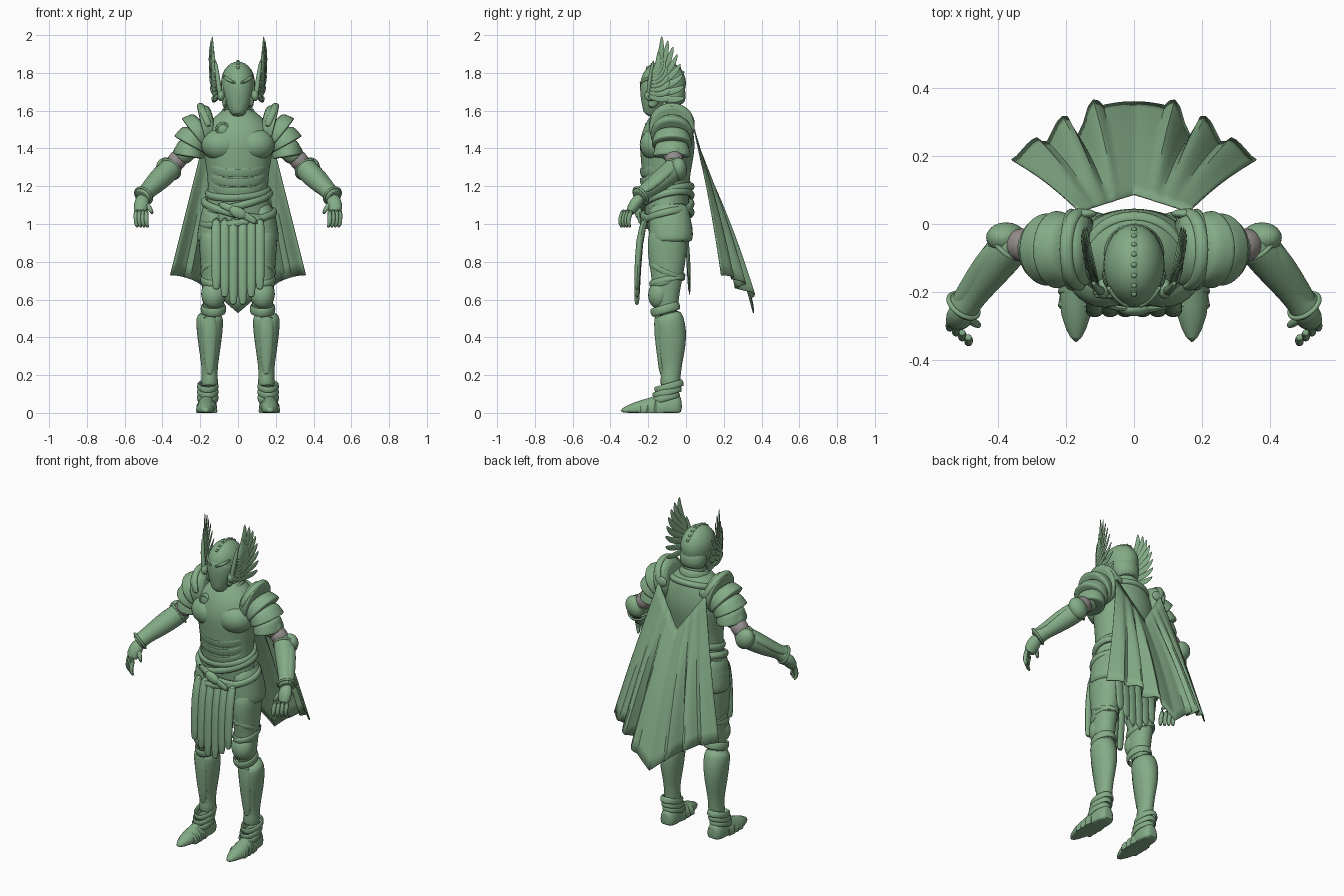
import bpy, bmesh, math
from math import sin, cos, pi, tau, radians
from mathutils import Vector, Matrix

if "Cube" in bpy.data.objects:
    bpy.data.objects.remove(bpy.data.objects["Cube"])

X, Y, Z = Vector((1, 0, 0)), Vector((0, 1, 0)), Vector((0, 0, 1))


def material(name, *rgb):
    made = bpy.data.materials.new(name)
    made.use_nodes = True
    made.diffuse_color = (*rgb, 1)
    made.node_tree.nodes["Principled BSDF"].inputs["Base Color"].default_value = (*rgb, 1)
    return made


green = material("sage green", .23, .41, .24)
grey = material("mail grey", .3, .27, .27)


def finish(name, bm, pair=False, smooth=0, colour=green, thickness=0):
    """Turn a bmesh into a shaded object, mirrored to the other side for a pair."""
    bmesh.ops.recalc_face_normals(bm, faces=bm.faces[:])
    mesh = bpy.data.meshes.new(name)
    bm.to_mesh(mesh)
    bm.free()
    mesh.shade_smooth()
    mesh.set_sharp_from_angle(angle=radians(40))
    mesh.materials.append(colour)
    part = bpy.data.objects.new(name, mesh)
    bpy.context.collection.objects.link(part)
    if pair:
        part.modifiers.new("mirror", "MIRROR").use_mirror_merge = False
    if thickness:
        part.modifiers.new("thickness", "SOLIDIFY").thickness = thickness
    if smooth:
        subdivision = part.modifiers.new("smooth", "SUBSURF")
        subdivision.levels = subdivision.render_levels = smooth


def loft(name, path, up=Y, sides=16, closed=False, floor=False, smooth=1, **options):
    """Skin elliptical rings, each given as x, y, z, radius and optional second radius."""
    bm = bmesh.new()
    centres = [Vector(point[:3]) for point in path]
    last, rings = len(path) - 1, []
    for i, point in enumerate(path):
        after = centres[(i + 1) % len(path)] if closed else centres[min(i + 1, last)]
        before = centres[i - 1] if closed else centres[max(i - 1, 0)]
        along = (after - before).normalized()
        side = up.cross(along).normalized()
        rise = along.cross(side)
        ring = []
        for k in range(sides):
            turn = tau * k / sides
            corner = centres[i] + side * point[3] * cos(turn) + rise * point[-1] * sin(turn)
            corner.z = max(corner.z, 0) if floor else corner.z
            ring.append(bm.verts.new(corner))
        rings.append(ring)
    for i in range(len(path) if closed else last):
        low, high = rings[i], rings[(i + 1) % len(path)]
        for k in range(sides):
            bm.faces.new((low[k - 1], low[k], high[k], high[k - 1]))
    if not closed:
        bm.faces.new(rings[0])
        bm.faces.new(rings[-1])
    finish(name, bm, smooth=smooth, **options)


def column(name, x, *rings, **options):
    """Upright loft from rings of height, depth position, half width, half depth."""
    loft(name, [(x, y, z, wide, deep) for z, y, wide, deep in rings], **options)


def blob(name, at, size, turn=0, axis="Y", **options):
    """Turned ellipsoid."""
    bm = bmesh.new()
    place = Matrix.Translation(at) @ Matrix.Rotation(radians(turn), 4, axis) @ Matrix.Diagonal((*size, 1))
    bmesh.ops.create_uvsphere(bm, u_segments=24, v_segments=14, radius=1, matrix=place)
    finish(name, bm, **options)


def hoop(name, at, u, v, thick, tall, **options):
    """Closed strap round the ellipse spanned by two half axes."""
    u, v, turns = Vector(u), Vector(v), [tau * k / 24 for k in range(24)]
    path = [(*(Vector(at) + u * cos(turn) + v * sin(turn)), thick, tall) for turn in turns]
    loft(name, path, up=u.cross(v).normalized(), sides=8, closed=True, **options)


# Torso: cuirass, chest and belly relief
column("cuirass", 0, (.9, -.09, .13, .09), (.97, -.09, .19, .11), (1.06, -.1, .18, .12), (1.2, -.11, .15, .12),
       (1.35, -.1, .18, .14), (1.43, -.1, .19, .15), (1.51, -.09, .18, .13), (1.56, -.08, .13, .11),
       (1.62, -.08, .07, .07), sides=28)
blob("chest_plate", (.085, -.15, 1.42), (.11, .095, .09), pair=True)
for i in range(3):
    hoop("belly_lame", (0, -.11, 1.3 - i / 20), (.16 - i / 200, 0, 0), (0, .13, .03), .004, .025)
hoop("gorget", (0, -.09, 1.58), (.08, 0, 0), (0, .08, .02), .012, .03)
hoop("scarf", (0, -.08, 1.53), (.13, 0, 0), (0, .1, .03), .02, .02)
loft("chest_sash", [(-.09, -.2, 1.49, .01, .02), (0, -.24, 1.45, .01, .02), (.18, -.16, 1.42, .01, .02)], up=Z)
blob("brooch", (-.08, -.2, 1.5), (.04, .02, .04))
hoop("brooch_rim", (-.08, -.21, 1.5), X * .03, Z * .03, .007, .007)

# Belts and hip guards
for i, slope in enumerate((.01, .04, -.04, .03)):
    hoop("belt", (0, -.1, 1.17 - i / 22), (.16 + i / 90, 0, slope), (0, .13, .03), .018, .022)
blob("buckle", (0, -.25, 1.06), (.05, .02, .03), turn=25)
loft("belt_end", [(-.11, -.23, 1.11, .01, .02), (0, -.26, 1.07, .01, .02), (.11, -.24, 1, .01, .02)], up=Z)
column("hip_guard", .12, (1.12, -.09, .06, .1), (1.05, -.09, .08, .11), (.97, -.08, .095, .12),
       (.92, -.08, .1, .12), (.9, -.08, .095, .11), pair=True)

# Hanging strips, front and back
for i in range(3):
    x, end, wide = .025 + i * .045, .57 + i * .04, .028
    column("front_strip", x, (1.04, -.21, wide, .02), (.93, -.25, wide, .02), (end + .03, -.26, wide, .016),
           (end, -.26, wide / 2, .01), sides=10, pair=True)
    column("back_strip", x, (1, 0, wide, .01), (.85, .01, wide, .01), (end + .04, .02, wide, .01),
           sides=10, pair=True)

# Legs
column("thigh", .13, (1, -.09, .08, .1), (.9, -.1, .08, .11), (.8, -.1, .07, .1), (.7, -.1, .065, .08),
       (.6, -.11, .06, .07), (.5, -.1, .05, .06), pair=True)
for z, slope in ((.83, .05), (.76, -.04), (.7, .02)):
    hoop("thigh_strap", (.13, -.1, z), (.065, 0, slope / 2), (0, .09, slope), .006, .016, pair=True)
blob("knee_guard", (.13, -.14, .63), (.065, .06, .08), turn=-8, axis="X", pair=True)
for z in (.7, .55):
    hoop("knee_lame", (.13, -.11, z), X * .06, (0, .07, .02), .009, .025, pair=True)
column("greave", .15, (.53, -.1, .06, .07), (.5, -.09, .075, .08), (.43, -.08, .07, .085), (.35, -.08, .06, .08),
       (.26, -.08, .045, .06), (.18, -.08, .04, .05), (.13, -.09, .055, .06), pair=True)
column("shin_plate", .15, (.53, -.15, .04, .02), (.42, -.15, .04, .02), (.28, -.13, .03, .02),
       (.19, -.12, .02, .02), pair=True)
for i in range(3):
    hoop("ankle_lame", (.16, -.09 - i / 100, .14 - i * .03), X * .05, (0, .07, .02), .008, .02, pair=True)

# Feet
loft("boot", [(.16, -.02, .03, .03, .05), (.16, -.05, .03, .05, .08), (.16, -.11, .03, .05, .08),
              (.17, -.19, .02, .05, .06), (.17, -.27, .02, .05, .04), (.17, -.35, .01, .01, .01)],
     up=Z, floor=True, pair=True)
for i in range(3):
    y, high = -.15 - i * .04, .08 - i / 80
    loft("foot_lame", [(.166, y + .03, .01, .05, high), (.166, y - .01, .01, .057, high),
                       (.166, y - .02, .01, .05, high - .01)], up=Z, floor=True, smooth=0, pair=True)

# Shoulder guards: lames overlapping along an arc from the neck to the arm
for i in range(4):
    ends = [Vector((.13 + .13 * sin(a), -.075, 1.37 + .155 * cos(a))) for a in (i * pi / 8, (i + 1) * pi / 8)]
    radius, deep = .12 - i * .014, .118 - i * .007
    rings = [(-.2, .8), (.3, .93), (.8, 1), (1.15, 1.04), (1.25, 1.02), (1.25, .93)]
    loft("shoulder_lame", [(*ends[0].lerp(ends[1], f), radius * grow, deep * grow) for f, grow in rings],
         sides=24, pair=True)
arch = [radians(turn) for turn in range(-100, 101, 20)]
loft("shoulder_collar", [(.16 + .04 * cos(a), -.075 + .11 * sin(a), 1.53 + .1 * cos(a), .014, .02) for a in arch],
     up=X, sides=10, pair=True)

# Arms
loft("upper_arm", [(.22, -.08, 1.45, .06), (.28, -.07, 1.38, .06), (.32, -.065, 1.34, .055)], pair=True)
loft("mail_sleeve", [(.29, -.07, 1.37, .05), (.33, -.06, 1.33, .053), (.36, -.06, 1.29, .04)],
     colour=grey, pair=True)
loft("forearm_guard", [(.32, -.05, 1.33, .05), (.36, -.06, 1.29, .062), (.4, -.11, 1.25, .06), (.44, -.16, 1.21, .053),
                       (.48, -.22, 1.17, .04), (.5, -.24, 1.15, .05), (.51, -.25, 1.14, .05)], pair=True)
blob("elbow_guard", (.375, -.04, 1.29), (.055, .045, .065), turn=35, pair=True)
loft("forearm_ridge", [(.4, -.06, 1.31, .02, .03), (.45, -.12, 1.26, .02, .03), (.49, -.19, 1.2, .02, .03),
                       (.53, -.24, 1.17, .01, .02)], pair=True)
forearm = Vector((.13, -.18, -.14)).normalized()
across = forearm.cross(Z).normalized()
for at, radius in (((.36, -.06, 1.29), .06), ((.5, -.24, 1.15), .05)):
    hoop("arm_cuff", at, across * radius, across.cross(forearm) * radius, .008, .008, pair=True)

# Hands
loft("palm", [(.5, -.23, 1.15, .03), (.51, -.27, 1.11, .045, .035), (.52, -.3, 1.05, .035, .025)], pair=True)
for j in range(4):
    x, y = .54 - j / 55, -.285 - j / 70
    loft("finger", [(x, y, 1.08, .014), (x, y - .02, 1.03, .014), (x, y - .02, 1, .012), (x - .01, y - .01, .98, .007)],
         sides=8, pair=True)
loft("thumb", [(.5, -.26, 1.12, .016), (.47, -.29, 1.09, .015), (.45, -.3, 1.05, .009)], sides=8, pair=True)

# Head: helmet, face mask and studded crest
column("neck", 0, (1.52, -.08, .07, .07), (1.7, -.1, .07, .07))
blob("helmet_dome", (0, -.12, 1.745), (.09, .12, .115))
column("helmet_back", 0, (1.62, -.06, .07, .06), (1.66, -.07, .08, .07), (1.75, -.08, .09, .08))
column("face_mask", 0, (1.57, -.2, .03, .03), (1.61, -.18, .055, .055), (1.66, -.17, .075, .075),
       (1.72, -.15, .09, .1), (1.78, -.14, .08, .1))
column("nose_ridge", 0, (1.79, -.22, .01, .01), (1.73, -.24, .02, .01), (1.6, -.22, .01, .01))
loft("brow", [(.01, -.245, 1.745, .01), (.05, -.22, 1.76, .01), (.08, -.18, 1.785, .01)], up=Z, sides=8, pair=True)
column("cheek_guard", .07, (1.74, -.14, .03, .04), (1.68, -.16, .02, .04), (1.61, -.19, .01, .02), pair=True)
crest = [Vector((0, -.12 - .12 * cos(a), 1.745 + .116 * sin(a))) for a in [pi * k / 12 for k in range(3, 11)]]
loft("crest_ridge", [(*spot, .004, .012) for spot in crest], up=X, sides=8)
for spot in crest:
    blob("crest_stud", spot, (.008, .008, .008))

# Helmet wings: two layers of feathers fanned from the upright to the back
back, normal, root = Vector((.45, .89, 0)), Vector((.89, -.45, 0)), Vector((.1, -.2, 1.68))
for layer in range(2):
    for i in range(8):
        lift = 1 - i / 7
        swing = radians(75 * lift)
        base = root + back * lift * .03 + Z * lift * .11 + normal * layer * .01
        tip = root + back * .22 * cos(swing) ** .75 + Z * (.34 * sin(swing) - .01) - X * .06 * (1 - lift)
        reach = (tip - base) * (1 - layer * .4)
        sag = (back - Z) * .015
        loft("wing_feather", [(*base, .014, .006), (*(base + reach * .35 + sag), .022, .006),
                              (*(base + reach * .75 + sag), .02, .005), (*(base + reach), .004, .002)],
             up=normal, sides=8, pair=True)
loft("wing_stem", [(.09, -.2, 1.65, .016), (.11, -.19, 1.79, .013), (.12, -.17, 1.87, .007)], sides=10, pair=True)
blob("wing_boss", (.09, -.19, 1.68), (.02, .03, .03), pair=True)

# Cape: V neckline at the shoulders, falling to a folded hem
bm = bmesh.new()
rows = []
for j in range(13):
    drop, row = j / 12, []
    for i in range(-24, 25):
        u, away = i / 24, abs(i) / 24
        fold = sin(24 * away) * (1 - away) / 9 if away > .26 else 0
        hem = Vector((.36 * u, .36 - .17 * away ** 2 + min(fold, fold / 3), .53 + .2 * sin(away * pi / 2)))
        point = Vector((.16 * u, .09 - .05 * away, 1.3 + .23 * away)).lerp(hem, drop)
        point.y += .02 * sin(pi * drop) * (1 - away / 2)
        row.append(bm.verts.new(point))
    rows.append(row)
for high, low in zip(rows, rows[1:]):
    for i in range(len(row) - 1):
        bm.faces.new((high[i], high[i + 1], low[i + 1], low[i]))
finish("cape", bm, thickness=.006)
blob("cape_clasp", (.15, .03, 1.53), (.04, .015, .03), pair=True)
